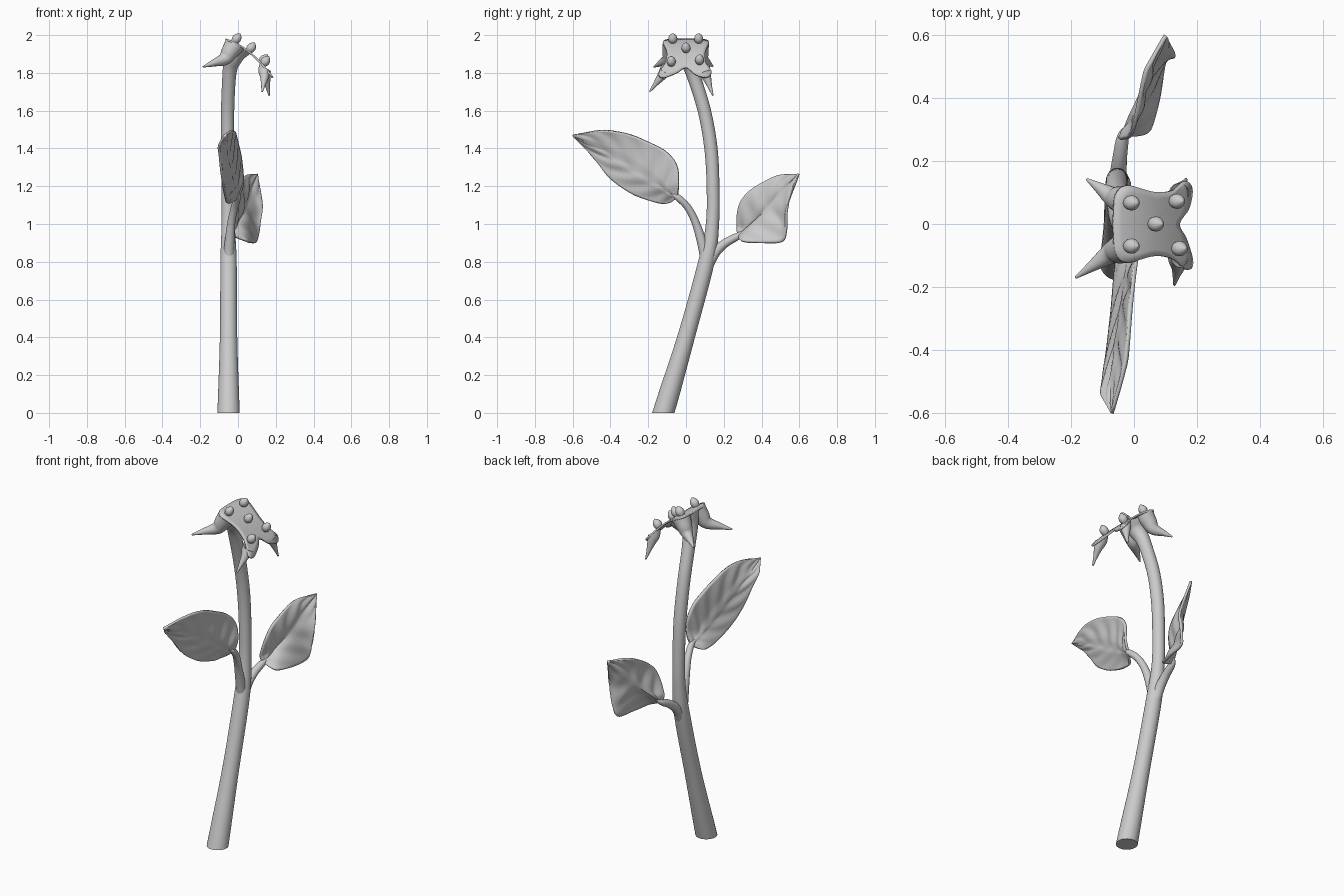
import bpy, bmesh, math
from mathutils import Vector

cube = bpy.data.objects.get("Cube")
if cube:
    bpy.data.objects.remove(cube, do_unlink=True)

grey = bpy.data.materials.new("plain_grey")
grey.use_nodes = True
GREY = (0.6, 0.6, 0.6, 1)
grey.diffuse_color = GREY
grey.node_tree.nodes["Principled BSDF"].inputs["Base Color"].default_value = GREY


def finish(name, bm, thickness=0, angle=50):
    bmesh.ops.remove_doubles(bm, verts=bm.verts, dist=0.0002)
    bmesh.ops.recalc_face_normals(bm, faces=bm.faces)
    mesh = bpy.data.meshes.new(name)
    bm.to_mesh(mesh)
    bm.free()
    mesh.materials.append(grey)
    ob = bpy.data.objects.new(name, mesh)
    bpy.context.collection.objects.link(ob)
    bpy.ops.object.select_all(action='DESELECT')
    ob.select_set(True)
    bpy.context.view_layer.objects.active = ob
    bpy.ops.object.shade_smooth_by_angle(angle=math.radians(angle))
    if thickness:
        mod = ob.modifiers.new("thickness", 'SOLIDIFY')
        mod.thickness = thickness
        mod.offset = 0


def spline(points, count, closed=False):
    """Evenly sampled smooth curve through points of any dimension."""
    p = [Vector(q) for q in points]
    n = len(p)
    spans = n if closed else n - 1
    result = []
    for i in range(count):
        t = spans * i / (count if closed else count - 1)
        k = min(int(t), spans - 1)
        t -= k
        if closed:
            a, b, c, d = (p[(k + j) % n] for j in (-1, 0, 1, 2))
        else:
            b, c = p[k], p[k + 1]
            a = p[k - 1] if k else b * 2 - c
            d = p[k + 2] if k + 2 < n else c * 2 - b
        result.append(0.5 * (2 * b + (c - a) * t + (2 * a - 5 * b + 4 * c - d) * t * t
                             + (3 * b - 3 * c + d - a) * t ** 3))
    return result


def tube(name, path, count=16, sides=20, start=None, end=None):
    """Round tube through (x, y, z, radius) points; start and end set the cap planes."""
    pts = spline(path, count)
    bm = bmesh.new()
    rings = []
    for i, q in enumerate(pts):
        axis = (pts[min(i + 1, count - 1)] - pts[max(i - 1, 0)]).to_3d().normalized()
        if start and i < 3:
            axis = Vector(start).lerp(axis, i / 3).normalized()
        if end and i > count - 4:
            axis = Vector(end).lerp(axis, (count - 1 - i) / 3).normalized()
        u = (Vector((1, 0, 0)) - axis * axis.x).normalized()
        v = axis.cross(u)
        r = max(q.w, 0.001)
        rings.append([bm.verts.new(q.to_3d() + r * (u * math.cos(a) + v * math.sin(a)))
                      for a in (math.tau * k / sides for k in range(sides))])
    for lo, hi in zip(rings, rings[1:]):
        for k in range(sides):
            bm.faces.new((lo[k], lo[k - 1], hi[k - 1], hi[k]))
    bm.faces.new(rings[0])
    bm.faces.new(rings[-1])
    finish(name, bm)


def leaf(name, top, rib, bottom, tilt, fold, veins=5, n=40, m=24):
    """Blade between two (y, z) edges, folded along the (x, y, z) rib."""
    top, rib, bottom = spline(top, n), spline(rib, n), spline(bottom, n)
    bm = bmesh.new()
    rows = []
    for i in range(n):
        s = i / (n - 1)
        full = min(1, 2 * math.sin(math.pi * s))
        row = []
        for j in range(m + 1):
            v = 2 * j / m - 1
            w = abs(v)
            edge = top[i] if v > 0 else bottom[i]
            yz = Vector((rib[i].y, rib[i].z)).lerp(edge, w)
            ripple = 0.005 * math.sin(math.tau * (veins * s - 1.3 * w)) * math.sin(math.pi * w)
            crease = 0.008 * math.exp(-(w * 7) ** 2)
            x = rib[i].x + full * (tilt * v + fold * math.sin(w * 2.2) + ripple - crease)
            row.append(bm.verts.new((x, yz.x, yz.y)))
        rows.append(row)
    for a, b in zip(rows, rows[1:]):
        for j in range(m):
            bm.faces.new((a[j], a[j + 1], b[j + 1], b[j]))
    finish(name, bm, 0.013, 60)


def plate_z(x):
    return 1.95 - 0.55 * x - 2.2 * x * x


def plate_normal(x):
    return Vector((0.55 + 4.4 * x, 0, 1)).normalized()


# Main stem, widening into the flower head
tube("stem", [(-0.05, -0.12, 0, 0.059), (-0.05, 0.0, 0.4, 0.046), (-0.05, 0.108, 0.8, 0.043),
              (-0.052, 0.14, 1.0, 0.035), (-0.053, 0.143, 1.2, 0.034), (-0.055, 0.132, 1.4, 0.035),
              (-0.055, 0.097, 1.6, 0.035), (-0.045, 0.035, 1.8, 0.037), (-0.025, 0.006, 1.88, 0.05),
              (0.0, 0.0, 1.938, 0.075)], count=60, sides=28, start=(0, 0, 1), end=plate_normal(0))

# Leaf stalks
tube("front_stalk", [(-0.05, 0.11, 0.79, 0.03), (-0.045, 0.085, 0.9, 0.026), (-0.035, 0.05, 1.01, 0.021),
                     (-0.018, 0.008, 1.09, 0.019), (-0.002, -0.045, 1.142, 0.017),
                     (-0.008, -0.075, 1.163, 0.006)], count=24)
tube("back_stalk", [(-0.05, 0.115, 0.78, 0.03), (-0.05, 0.155, 0.85, 0.027), (-0.045, 0.21, 0.9, 0.023),
                    (-0.035, 0.275, 0.936, 0.019), (-0.02, 0.31, 0.96, 0.006)], count=24)

# Leaf blades
leaf("front_leaf",
     [(-0.045, 1.14), (-0.04, 1.2), (-0.045, 1.3), (-0.095, 1.375), (-0.19, 1.43), (-0.32, 1.48),
      (-0.455, 1.495), (-0.6, 1.47)],
     [(0.0, -0.045, 1.14), (-0.018, -0.19, 1.24), (-0.047, -0.38, 1.36), (-0.07, -0.6, 1.47)],
     [(-0.045, 1.14), (-0.09, 1.112), (-0.16, 1.115), (-0.285, 1.16), (-0.4, 1.24), (-0.48, 1.34),
      (-0.55, 1.42), (-0.6, 1.47)], 0.04, -0.005, 6)
leaf("back_leaf",
     [(0.28, 0.94), (0.27, 0.98), (0.275, 1.075), (0.31, 1.15), (0.39, 1.21), (0.487, 1.255), (0.597, 1.265)],
     [(-0.035, 0.28, 0.94), (0.025, 0.4, 1.05), (0.06, 0.49, 1.15), (0.1, 0.597, 1.265)],
     [(0.28, 0.94), (0.295, 0.91), (0.39, 0.9), (0.505, 0.905), (0.53, 0.96), (0.535, 1.08), (0.597, 1.265)],
     -0.047, 0.004, 4)

# Flower plate: star-shaped outline filled with shrinking rings, bent downwards
outline = spline([(-0.065, 0.05), (-0.055, 0.1), (-0.02, 0.122), (0.06, 0.102), (0.12, 0.106), (0.16, 0.135),
                  (0.182, 0.11), (0.172, 0.05), (0.142, 0), (0.165, -0.05), (0.184, -0.12), (0.168, -0.145),
                  (0.12, -0.11), (0.06, -0.102), (-0.02, -0.122), (-0.055, -0.1), (-0.065, -0.05)], 96, True)
bm = bmesh.new()
rings = []
for scale in (1, 0.8, 0.6, 0.4, 0.2, 0):
    ring = []
    for q in outline:
        x = 0.06 + (q.x - 0.06) * scale
        ring.append(bm.verts.new((x, q.y * scale, plate_z(x))))
    rings.append(ring)
for a, b in zip(rings, rings[1:]):
    for k in range(len(a)):
        bm.faces.new((a[k - 1], a[k], b[k], b[k - 1]))
finish("flower_plate", bm, 0.01, 40)

# Egg-shaped pegs leaning outwards from the plate
lean = Vector((0.6, 0, 0.8))
profile = [(0, 0.016), (0.016, 0.023), (0.032, 0.023), (0.048, 0.014), (0.058, 0.001)]
for i, (x, y) in enumerate([(-0.022, 0.067), (-0.022, -0.07), (0.055, 0), (0.122, 0.072), (0.13, -0.078)]):
    base = Vector((x, y, plate_z(x)))
    tube(f"peg_{i + 1}", [(*(base + lean * h), r) for h, r in profile], sides=16)

# Tapered sepals hanging from the plate corners
sepals = [((-0.012, -0.068), (-0.072, -0.092, 1.873), (-0.185, -0.17, 1.832), 0.056),
          ((-0.012, 0.068), (-0.067, 0.086, 1.876), (-0.15, 0.142, 1.835), 0.054),
          ((0.142, -0.098), (0.14, -0.135, 1.775), (0.128, -0.193, 1.7), 0.036),
          ((0.142, 0.092), (0.15, 0.112, 1.77), (0.165, 0.142, 1.68), 0.036)]
for i, ((x, y), bend, tip, r) in enumerate(sepals):
    n = plate_normal(x)
    root = Vector((x, y, plate_z(x))) - n * 0.004
    bend, tip = Vector(bend), Vector(tip)
    tube(f"sepal_{i + 1}", [(*root, r), (*root.lerp(bend, 0.5), r * 0.82), (*bend, r * 0.62),
                            (*bend.lerp(tip, 0.5), r * 0.33), (*tip, 0.004)], start=-n)
